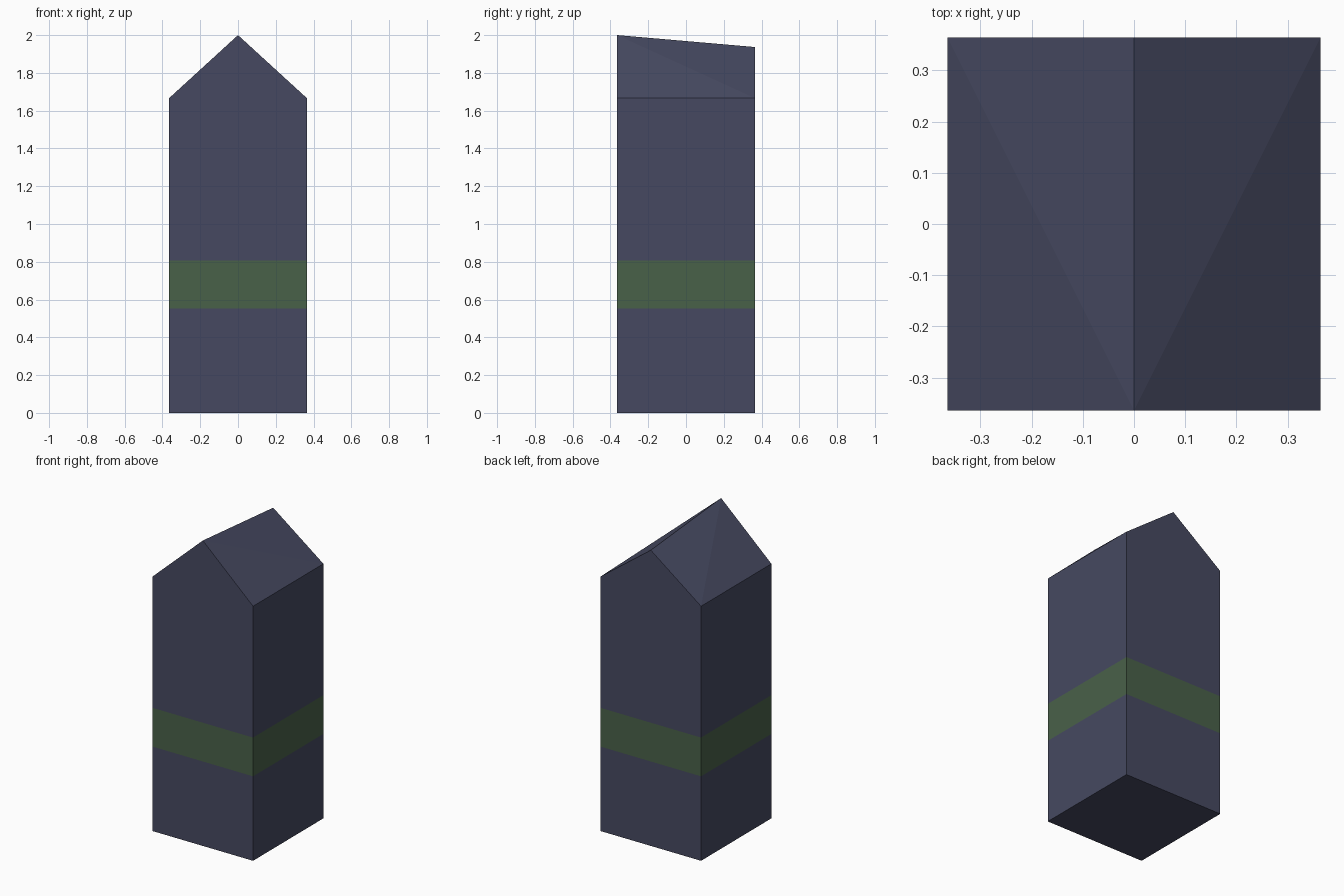
import bpy, bmesh

if "Cube" in bpy.data.objects:
    bpy.data.objects.remove(bpy.data.objects["Cube"])

HALF, EAVE = 0.364, 1.667
RIDGE_FRONT, RIDGE_BACK = 2.0, 1.937
BAND_LOW, BAND_HIGH = 0.553, 0.807


def srgb(r, g, b):
    return [((c / 255 + 0.055) / 1.055) ** 2.4 for c in (r, g, b)] + [1.0]


def material(name, color):
    mat = bpy.data.materials.new(name)
    mat.diffuse_color = color
    mat.use_nodes = True
    mat.node_tree.nodes["Principled BSDF"].inputs["Base Color"].default_value = mat.diffuse_color
    return mat


bm = bmesh.new()


# Gabled end outlines, the ridge sinking slightly towards the back
def gable(y, ridge):
    outline = [(-HALF, 0), (HALF, 0), (HALF, EAVE), (0, ridge), (-HALF, EAVE)]
    return [bm.verts.new((x, y, z)) for x, z in outline]


front = gable(-HALF, RIDGE_FRONT)
back = gable(HALF, RIDGE_BACK)
bm.faces.new(front)
bm.faces.new(back[::-1])

# Floor and side walls
for i, j in ((0, 1), (1, 2), (4, 0)):
    bm.faces.new((front[i], back[i], back[j], front[j]))

# Roof slopes, folded from the front peak to each back eave
for eave in (2, 4):
    bm.faces.new((front[3], front[eave], back[eave]))
    bm.faces.new((front[3], back[eave], back[3]))

# Cut the painted band flush into the walls
for z in (BAND_LOW, BAND_HIGH):
    bmesh.ops.bisect_plane(bm, geom=bm.verts[:] + bm.edges[:] + bm.faces[:],
                           plane_co=(0, 0, z), plane_no=(0, 0, 1))
bmesh.ops.recalc_face_normals(bm, faces=bm.faces[:])
for face in bm.faces:
    if BAND_LOW < face.calc_center_median().z < BAND_HIGH:
        face.material_index = 1

mesh = bpy.data.meshes.new("gabled_post")
bm.to_mesh(mesh)
bm.free()
mesh.materials.append(material("slate blue", srgb(70, 73, 97)))
mesh.materials.append(material("moss green", srgb(73, 97, 73)))
post = bpy.data.objects.new("gabled_post", mesh)
bpy.context.collection.objects.link(post)
